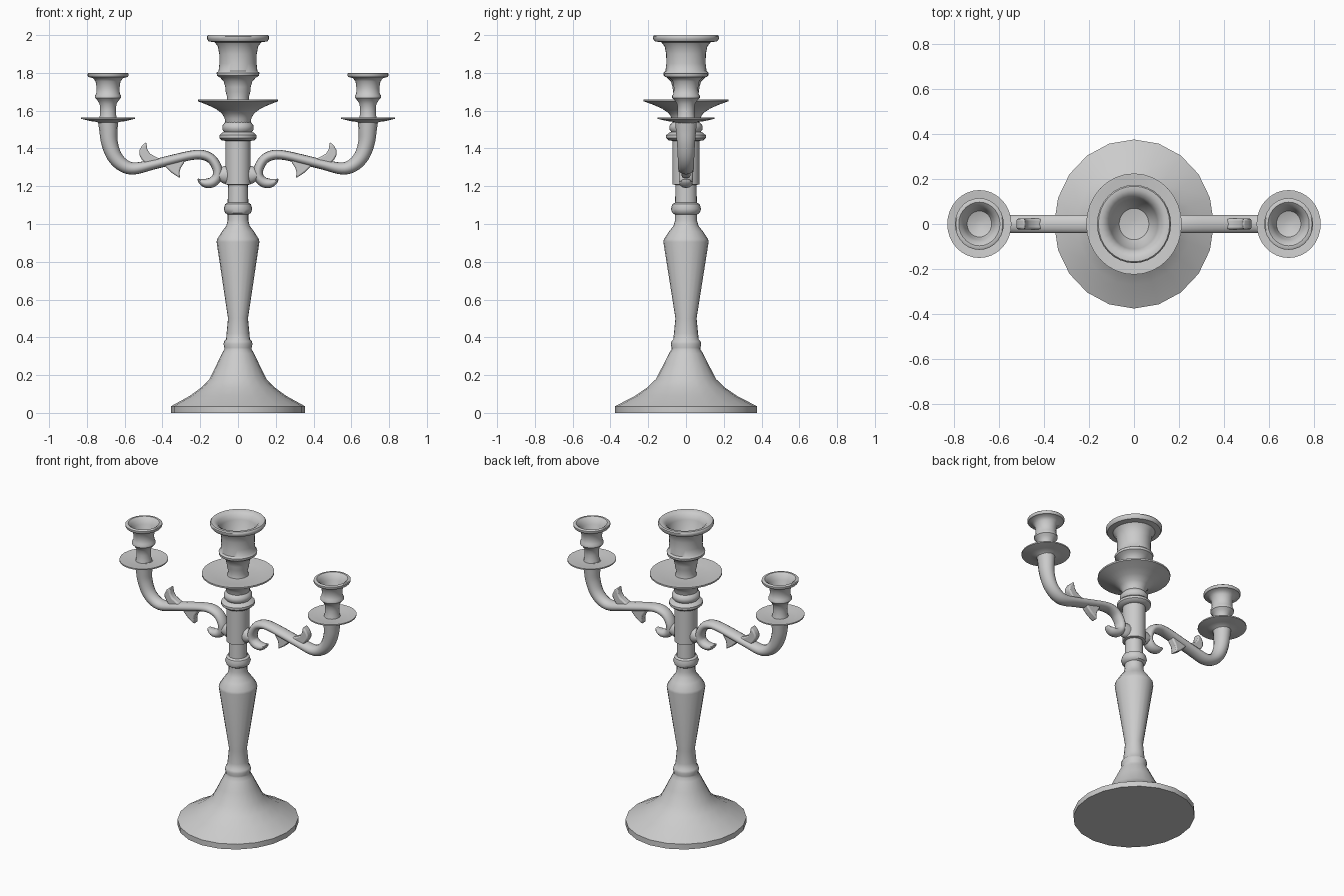
import bpy, bmesh, math
from mathutils import Vector

SQUASH = 0.945  # the turned parts are slightly narrower in x than in y


def finish(name, bm, mirror=False, bevel=0):
    bmesh.ops.remove_doubles(bm, verts=bm.verts, dist=1e-5)
    bmesh.ops.recalc_face_normals(bm, faces=bm.faces)
    mesh = bpy.data.meshes.new(name)
    bm.to_mesh(mesh)
    bm.free()
    ob = bpy.data.objects.new(name, mesh)
    bpy.context.collection.objects.link(ob)
    bpy.ops.object.select_all(action='DESELECT')
    ob.select_set(True)
    bpy.context.view_layer.objects.active = ob
    bpy.ops.object.shade_smooth_by_angle(angle=math.radians(40))
    if bevel:
        b = ob.modifiers.new("soft_edges", 'BEVEL')
        b.width, b.segments = bevel, 2
    if mirror:
        ob.modifiers.new("other_side", 'MIRROR')
    return ob


def bridge_rings(bm, rings):
    n = len(rings[0])
    for r0, r1 in zip(rings, rings[1:]):
        for i in range(n):
            j = (i + 1) % n
            bm.faces.new((r0[i], r0[j], r1[j], r1[i]))


def lathe(name, profile, n=32, x=0, mirror=False):
    """Turn (radius, height) points about a vertical axis, capped at both ends."""
    bm = bmesh.new()
    rings = []
    for r, z in profile:
        rings.append([bm.verts.new((x + SQUASH * r * math.cos(math.tau * i / n),
                                    r * math.sin(math.tau * i / n), z)) for i in range(n)])
    bridge_rings(bm, rings)
    bm.faces.new(rings[0])
    bm.faces.new(rings[-1])
    return finish(name, bm, mirror)


def spline(pts, steps=5):
    """Catmull-Rom through tuples of any length."""
    pts = [Vector(p) for p in pts]
    pts = [2 * pts[0] - pts[1]] + pts + [2 * pts[-1] - pts[-2]]
    out = []
    for a, b, c, d in zip(pts, pts[1:], pts[2:], pts[3:]):
        for k in range(steps):
            t = k / steps
            out.append(0.5 * (2 * b + (c - a) * t + (2 * a - 5 * b + 4 * c - d) * t * t
                              + (3 * b - a - 3 * c + d) * t ** 3))
    return out + [pts[-2]]


def sweep(name, pts, n=14):
    """Elliptical tube in the xz plane; pts are (x, z, in-plane radius, y radius)."""
    path = spline(pts)
    bm = bmesh.new()
    rings = []
    for k, p in enumerate(path):
        q0, q1 = path[max(k - 1, 0)], path[min(k + 1, len(path) - 1)]
        t = Vector((q1[0] - q0[0], q1[1] - q0[1])).normalized()
        ring = []
        for i in range(n):
            a = math.tau * i / n
            u = p[2] * math.cos(a)
            ring.append(bm.verts.new((p[0] - t.y * u, p[3] * math.sin(a), p[1] + t.x * u)))
        rings.append(ring)
    bridge_rings(bm, rings)
    bm.faces.new(rings[0])
    bm.faces.new(rings[-1])
    return finish(name, bm, mirror=True)


def leaf(name, outline, half):
    """Flat leaf cut from an xz outline, with softened edges."""
    bm = bmesh.new()
    f = bm.faces.new([bm.verts.new((x, -half, z)) for x, z in outline])
    ext = bmesh.ops.extrude_face_region(bm, geom=[f])
    new = [v for v in ext["geom"] if isinstance(v, bmesh.types.BMVert)]
    bmesh.ops.translate(bm, verts=new, vec=(0, 2 * half, 0))
    return finish(name, bm, mirror=True, bevel=0.008)


# Foot, baluster stem and its rings
lathe("foot_and_stem", [
    (.376, 0), (.376, .035), (.27, .09), (.205, .135), (.16, .178), (.12, .255), (.09, .315),
    (.077, .335), (.077, .345), (.081, .365), (.077, .38), (.067, .39), (.064, .42), (.056, .50),
    (.12, .905), (.117, .92), (.09, .96), (.066, .99), (.058, 1.02), (.058, 1.05), (.072, 1.058),
    (.08, 1.08), (.072, 1.105), (.058, 1.113), (.055, 1.21)], n=20)

# Hub that carries the arms, with collar rings
lathe("arm_hub", [
    (.05, 1.205), (.071, 1.21), (.071, 1.44), (.092, 1.443), (.105, 1.455), (.105, 1.47),
    (.09, 1.483), (.077, 1.487), (.088, 1.5), (.088, 1.52), (.078, 1.533), (.07, 1.54)], n=24)

# Central drip pan
lathe("centre_pan", [
    (.07, 1.53), (.075, 1.56), (.09, 1.585), (.125, 1.61), (.17, 1.63), (.225, 1.65),
    (.225, 1.66), (.215, 1.66), (.15, 1.647), (.05, 1.645)])

# Central candle cup with hollow bowl
lathe("centre_cup", [
    (.068, 1.64), (.06, 1.67), (.069, 1.70), (.071, 1.725), (.08, 1.755), (.1, 1.775),
    (.118, 1.785), (.12, 1.80), (.109, 1.81), (.104, 1.85), (.105, 1.90), (.113, 1.94),
    (.13, 1.962), (.165, 1.967), (.174, 1.98), (.174, 1.993), (.168, 2.0), (.15, 2.0),
    (.125, 1.985), (.112, 1.955), (.1, 1.9), (.07, 1.86), (.02, 1.85)])

# Side drip pans and candle cups
CUP_X = .688
lathe("side_pan", [
    (.05, 1.53), (.06, 1.54), (.10, 1.545), (.151, 1.557), (.151, 1.565), (.143, 1.565),
    (.1, 1.556), (.03, 1.555)], x=CUP_X, mirror=True)
lathe("side_cup", [
    (.052, 1.55), (.046, 1.575), (.044, 1.605), (.047, 1.635), (.06, 1.655), (.073, 1.668),
    (.073, 1.68), (.066, 1.69), (.064, 1.72), (.07, 1.755), (.085, 1.773), (.11, 1.778),
    (.115, 1.785), (.115, 1.796), (.11, 1.80), (.097, 1.80), (.08, 1.785), (.07, 1.76),
    (.058, 1.725), (.02, 1.71)], n=28, x=CUP_X, mirror=True)

# Curved arms ending in an open scroll
sweep("arm", [
    (.688, 1.555, .055, .06), (.686, 1.50, .049, .055), (.68, 1.43, .044, .049),
    (.655, 1.36, .04, .045), (.61, 1.312, .036, .043), (.55, 1.294, .032, .042),
    (.45, 1.315, .027, .042), (.34, 1.342, .026, .042), (.25, 1.363, .025, .042),
    (.19, 1.366, .026, .042), (.14, 1.344, .026, .04), (.11, 1.295, .026, .04),
    (.11, 1.25, .026, .038), (.135, 1.222, .027, .036), (.17, 1.216, .024, .034),
    (.198, 1.226, .014, .028), (.213, 1.238, .003, .015)])
sweep("arm_joint", [(.03, 1.26, .05, .04), (.075, 1.26, .046, .038), (.10, 1.26, .03, .036)])

# Leaves sprouting from the arms
leaf("upper_leaf", [
    (.37, 1.335), (.43, 1.352), (.465, 1.372), (.48, 1.395), (.486, 1.434), (.508, 1.415),
    (.522, 1.39), (.523, 1.365), (.508, 1.34), (.48, 1.31), (.43, 1.31)], .024)
leaf("lower_leaf", [
    (.40, 1.325), (.378, 1.297), (.35, 1.27), (.306, 1.242), (.31, 1.27), (.304, 1.295),
    (.285, 1.325), (.28, 1.35), (.35, 1.345)], .024)
